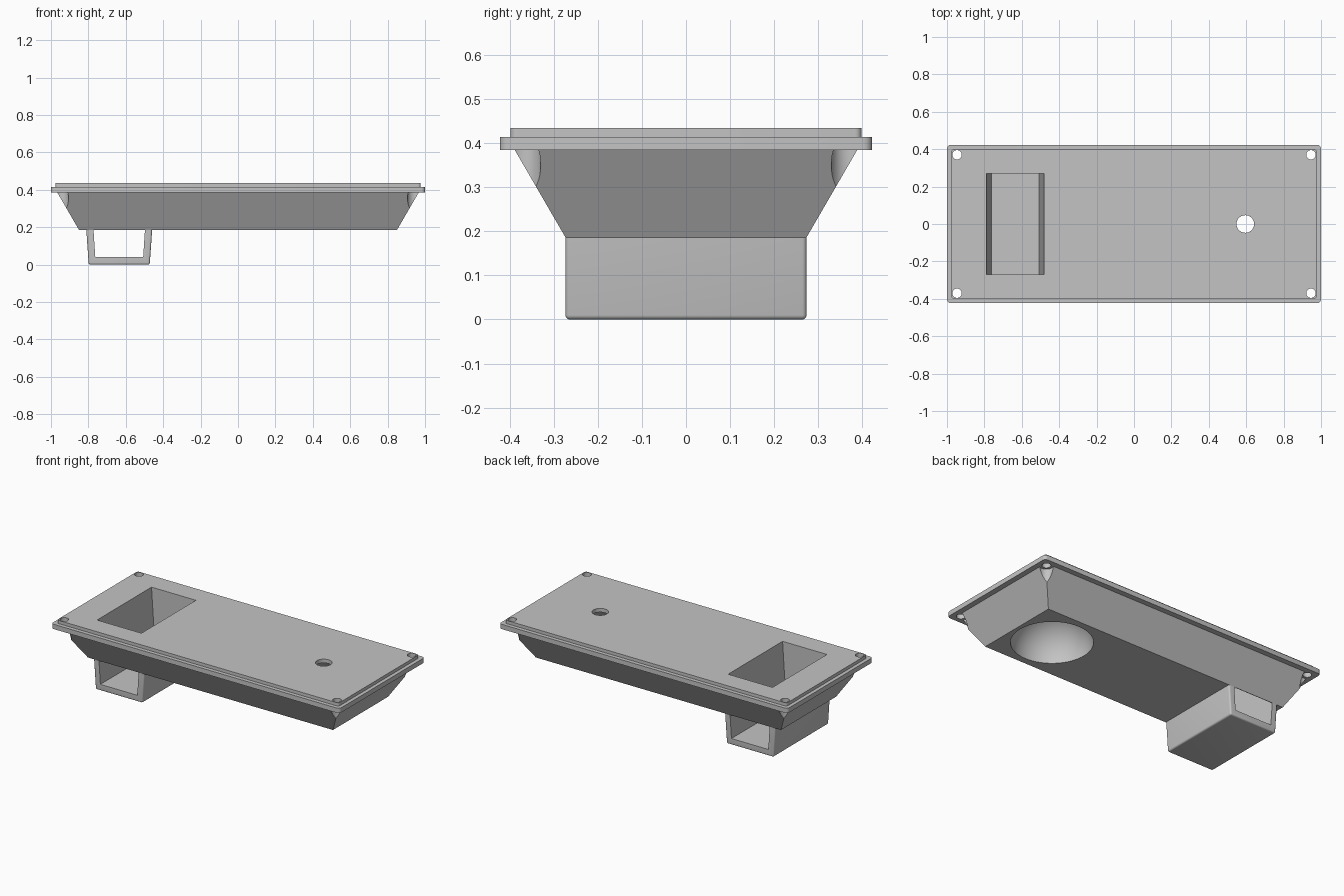
import bpy
import bmesh

cube = bpy.data.objects.get("Cube")
if cube:
    bpy.data.objects.remove(cube, do_unlink=True)

grey = bpy.data.materials.new("plain grey")
grey.use_nodes = True
grey.diffuse_color = (0.55, 0.55, 0.55, 1)
grey.node_tree.nodes["Principled BSDF"].inputs["Base Color"].default_value = grey.diffuse_color

DUCT_X = -0.635
DOME_X = 0.595
BASE_Z, RIM_Z, PLATE_Z, TOP_Z = 0.185, 0.385, 0.415, 0.435


def finish(name, bm):
    """Turn a bmesh into a named object with the grey material."""
    bmesh.ops.recalc_face_normals(bm, faces=bm.faces)
    mesh = bpy.data.meshes.new(name)
    bm.to_mesh(mesh)
    bm.free()
    mesh.materials.append(grey)
    obj = bpy.data.objects.new(name, mesh)
    bpy.context.collection.objects.link(obj)
    return obj


def tapered_box(name, low, high, z0, z1, cx=0, radius=0, rounded=None):
    """Box with half sizes low at z0 and high at z1; rounded picks bevelled edges."""
    bm = bmesh.new()
    bmesh.ops.create_cube(bm, size=2)
    for v in bm.verts:
        hx, hy = high if v.co.z > 0 else low
        v.co = (cx + v.co.x * hx, v.co.y * hy, z1 if v.co.z > 0 else z0)
    if radius:
        edges = [e for e in bm.edges if rounded(e.verts[0].co, e.verts[1].co)]
        bmesh.ops.bevel(bm, geom=edges, offset=radius, segments=5,
                        profile=0.5, affect='EDGES')
    return finish(name, bm)


def cylinder(name, x, y, radius, z0, z1):
    bm = bmesh.new()
    bmesh.ops.create_cone(bm, cap_ends=True, segments=40, radius1=radius,
                          radius2=radius, depth=z1 - z0)
    bmesh.ops.translate(bm, verts=bm.verts, vec=(x, y, (z0 + z1) / 2))
    return finish(name, bm)


def cut(obj, cutters):
    """Subtract every cutter from obj and apply the result."""
    bpy.context.view_layer.objects.active = obj
    for cutter in cutters:
        mod = obj.modifiers.new("cut", 'BOOLEAN')
        mod.operation = 'DIFFERENCE'
        mod.solver = 'EXACT'
        mod.object = cutter
        bpy.ops.object.modifier_apply(modifier=mod.name)


def upright(a, b):
    return abs(a.z - b.z) > 0.001


def below_top(a, b):
    return min(a.z, b.z) < 0.001


# Tray body, rim and raised top plate
body = tapered_box("tray_body", (0.85, 0.273), (0.966, 0.389), BASE_Z, RIM_Z)
rim = tapered_box("rim", (1, 0.423), (1, 0.423), RIM_Z, PLATE_Z, 0, 0.02, upright)
plate = tapered_box("top_plate", (0.977, 0.399), (0.977, 0.399),
                    PLATE_Z, TOP_Z, 0, 0.015, upright)

# Open-ended duct below the tray
duct = tapered_box("duct", (0.163, 0.274), (0.176, 0.274), 0, BASE_Z,
                   DUCT_X, 0.01, below_top)

# Cutters: duct channel, pocket, dome recess with its hole, screw holes
channel = tapered_box("channel_cutter", (0.128, 0.5), (0.155, 0.5), 0.04, 0.45, DUCT_X)
pocket = tapered_box("pocket_cutter", (0.128, 0.27), (0.155, 0.27), 0.04, 0.45, DUCT_X)
bm = bmesh.new()
bmesh.ops.create_uvsphere(bm, u_segments=64, v_segments=33, radius=0.231)
bmesh.ops.translate(bm, verts=bm.verts, vec=(DOME_X, 0, BASE_Z))
dome = finish("dome_cutter", bm)
port = cylinder("port_cutter", DOME_X, 0, 0.047, 0.3, 0.5)
corners = [(sx * 0.946, sy * 0.37) for sx in (-1, 1) for sy in (-1, 1)]
screws = [cylinder("screw_cutter", x, y, 0.025, 0.3, 0.5) for x, y in corners]
recesses = [cylinder("recess_cutter", x, y, 0.04, 0.1, 0.4) for x, y in corners]

cut(duct, [channel])
cut(body, [pocket, dome, port] + recesses)
cut(rim, [pocket, dome, port] + screws)
cut(plate, [pocket, dome, port] + screws)

for cutter in [channel, pocket, dome, port] + screws + recesses:
    bpy.data.objects.remove(cutter, do_unlink=True)

# Smooth the curved surfaces, keep corners crisp
bpy.ops.object.select_all(action='DESELECT')
for obj in (body, rim, plate, duct):
    obj.select_set(True)
bpy.context.view_layer.objects.active = body
bpy.ops.object.shade_smooth_by_angle(angle=0.5)
